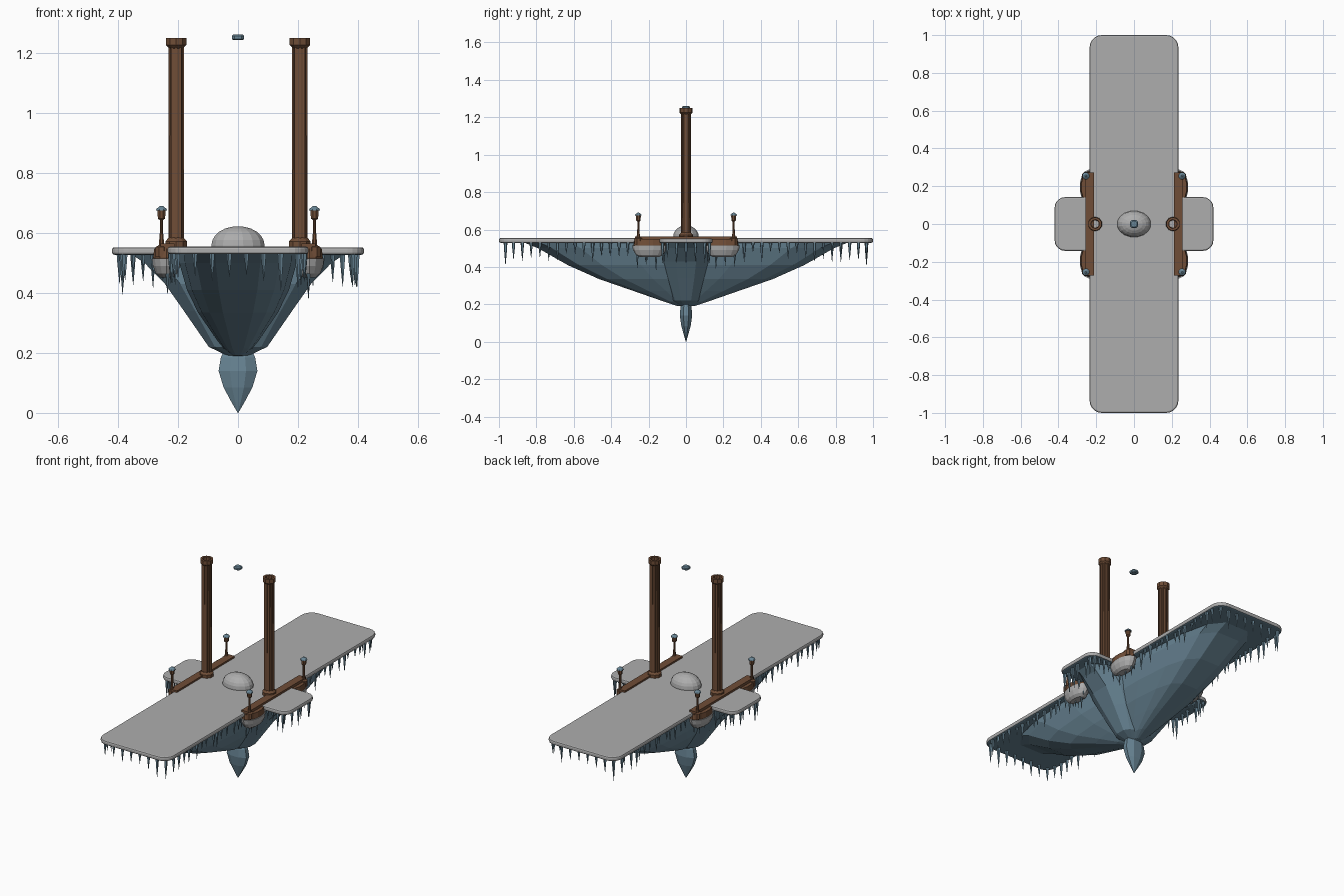
import bpy, bmesh, random
from math import sin, cos, pi, copysign

random.seed(4)
if "Cube" in bpy.data.objects:
    bpy.data.objects.remove(bpy.data.objects["Cube"])


def material(name, rgb):
    m = bpy.data.materials.new(name)
    m.use_nodes = True
    m.diffuse_color = (*rgb, 1)
    m.node_tree.nodes["Principled BSDF"].inputs["Base Color"].default_value = (*rgb, 1)
    return m


STONE = material("pale stone", (0.42, 0.42, 0.42))
ICE = material("blue ice", (0.14, 0.235, 0.30))
WOOD = material("brown wood", (0.16, 0.075, 0.038))


def finish(name, bm, *mats):
    bmesh.ops.recalc_face_normals(bm, faces=bm.faces)
    me = bpy.data.meshes.new(name)
    bm.to_mesh(me)
    bm.free()
    for m in mats:
        me.materials.append(m)
    ob = bpy.data.objects.new(name, me)
    bpy.context.collection.objects.link(ob)
    return ob


def loft(bm, levels, sides, power=1.0, centre=(0, 0), caps=True):
    """Stack of (z, rx, ry) rings; power below 1 squares off the plan."""
    def spread(v):
        return copysign(abs(v) ** power, v) if abs(v) > 1e-6 else 0
    rings = []
    for z, rx, ry in levels:
        angles = [2 * pi * (i + 0.5) / sides for i in range(sides)]
        rings.append([bm.verts.new((centre[0] + rx * spread(cos(a)),
                                    centre[1] + ry * spread(sin(a)), z)) for a in angles])
    for a, b in zip(rings, rings[1:]):
        for i in range(sides):
            j = (i + 1) % sides
            bm.faces.new((a[i], a[j], b[j], b[i]))
    if caps:
        bm.faces.new(rings[0])
        bm.faces.new(rings[-1])


def lofted(name, mat, levels, sides, **kw):
    bm = bmesh.new()
    loft(bm, levels, sides, **kw)
    return finish(name, bm, mat)


def box(bm, x0, x1, y0, y1, z0, z1):
    made = bmesh.ops.create_cube(bm, size=1)["verts"]
    for v in made:
        v.co = ((x0 + x1) / 2 + v.co.x * (x1 - x0), (y0 + y1) / 2 + v.co.y * (y1 - y0),
                (z0 + z1) / 2 + v.co.z * (z1 - z0))


def slab(name, hx, hy, z0, z1, radius):
    """Rounded deck with an icy underside."""
    bm = bmesh.new()
    box(bm, -hx, hx, -hy, hy, z0, z1)
    upright = [e for e in bm.edges if abs(e.verts[0].co.z - e.verts[1].co.z) > 0.001]
    bmesh.ops.bevel(bm, geom=upright, offset=radius, segments=5, profile=0.5, affect='EDGES')
    rim = [e for e in bm.edges if abs(e.verts[0].co.z - e.verts[1].co.z) < 0.001]
    bmesh.ops.bevel(bm, geom=rim, offset=0.008, segments=2, profile=0.5, affect='EDGES')
    bm.normal_update()
    for f in bm.faces:
        f.material_index = 1 if f.normal.z < -0.9 else 0
    return finish(name, bm, STONE, ICE)


# Decks
slab("long_deck", 0.235, 1.0, 0.529, 0.554, 0.065)
slab("cross_deck", 0.42, 0.142, 0.527, 0.552, 0.055)

# Ice hulls and hanging crystal
lofted("long_hull", ICE, [(0.532, 0.2, 0.88), (0.5, 0.198, 0.8), (0.41, 0.172, 0.64),
                          (0.335, 0.135, 0.47), (0.27, 0.09, 0.28), (0.215, 0.05, 0.12),
                          (0.192, 0.02, 0.05)], 16, power=0.6)
lofted("cross_hull", ICE, [(0.532, 0.37, 0.13), (0.5, 0.32, 0.145), (0.43, 0.25, 0.15),
                           (0.34, 0.185, 0.122), (0.22, 0.1, 0.075), (0.19, 0.035, 0.03)],
       12, power=0.75)
lofted("keel_crystal", ICE, [(0.215, 0.045, 0.022), (0.185, 0.062, 0.032), (0.14, 0.07, 0.036),
                             (0.085, 0.052, 0.027), (0.035, 0.023, 0.012), (0, 0.001, 0.001)], 8)

# Central dome and floating gem
dome = lofted("dome", STONE, [(0.545, 0.09, 0.07)] +
              [(0.56 + 0.062 * sin(t * pi / 12), 0.09 * cos(t * pi / 12),
                0.07 * cos(t * pi / 12)) for t in (0, 1, 2, 3, 4, 5, 5.8)], 16)
lofted("floating_gem", ICE, [(1.242, 0.016, 0.016), (1.246, 0.022, 0.022),
                             (1.256, 0.022, 0.022), (1.261, 0.016, 0.016)], 8, power=0.7)

# Icicles along every overhanging edge
bm = bmesh.new()


def icicle(x, y, low, high):
    length = random.uniform(low, high)
    r = 0.007 + 0.03 * length
    loft(bm, [(0.533, r, r), (0.533 - 0.35 * length, r * 0.75, r * 0.75),
              (0.533 - length, 0.0006, 0.0006)], 5, centre=(x, y))


for s in (-1, 1):
    for i in range(8):
        icicle(-0.2 + i * 0.4 / 7, s * 0.965, 0.07, 0.13)
    for e in (-1, 1):
        for i in range(17):
            y = 0.17 + i * 0.047
            icicle(s * random.uniform(0.205, 0.225), e * y, 0.05, 0.11)
        for i in range(5):
            icicle(s * (0.25 + i * 0.033), e * 0.125, 0.05, 0.12)
        for i in range(3):
            icicle(s * 0.235, e * (0.16 + i * 0.05), 0.1, 0.16)
    for i in range(5):
        icicle(s * random.uniform(0.375, 0.4), -0.1 + i * 0.05, 0.08, 0.14)
finish("icicles", bm, ICE)

for s, side in ((1, "left"), (-1, "right")):
    # Side beam along the deck edge
    bm = bmesh.new()
    box(bm, *sorted((s * 0.212, s * 0.258)), -0.272, 0.272, 0.535, 0.564)
    finish(side + "_beam", bm, WOOD)

    # Hollow fluted column: outer profile up, then down the inside
    bm = bmesh.new()
    profile = [(0.55, 0.038), (0.572, 0.038), (0.584, 0.026), (1.215, 0.024), (1.226, 0.036),
               (1.25, 0.036), (1.25, 0.023), (0.562, 0.02)]
    loft(bm, [(z, r, r) for z, r in profile], 10, centre=(s * 0.206, 0), caps=False)
    for i in range(10):
        a = 2 * pi * (i + 0.5) / 10
        loft(bm, [(0.575, 0.005, 0.005), (1.222, 0.005, 0.005)], 4,
             centre=(s * 0.206 + 0.0235 * cos(a), 0.0235 * sin(a)))
    finish(side + "_column", bm, WOOD)

    for e, end in ((-1, "front"), (1, "back")):
        name = f"{end}_{side}_"
        spot = (s * 0.238, e * 0.195)
        # Balcony bowl with wooden rim
        lofted(name + "bowl", STONE, [(0.452, 0.022, 0.05), (0.465, 0.037, 0.073),
                                      (0.49, 0.047, 0.088), (0.515, 0.05, 0.093)],
               14, centre=spot)
        lofted(name + "balcony_rim", WOOD, [(0.512, 0.044, 0.084), (0.518, 0.046, 0.086),
                                            (0.548, 0.042, 0.08)], 14, centre=spot)
        # Lamp post and its icy cap
        post = (s * 0.255, e * 0.255)
        lofted(name + "lamp_post", WOOD,
               [(z, r, r) for z, r in ((0.52, 0.021), (0.553, 0.021), (0.558, 0.01),
                                       (0.6, 0.006), (0.642, 0.006), (0.648, 0.013),
                                       (0.676, 0.015))], 8, centre=post)
        lofted(name + "lamp_cap", ICE,
               [(z, r, r) for z, r in ((0.674, 0.02), (0.68, 0.018), (0.69, 0.005))],
               8, centre=post)
